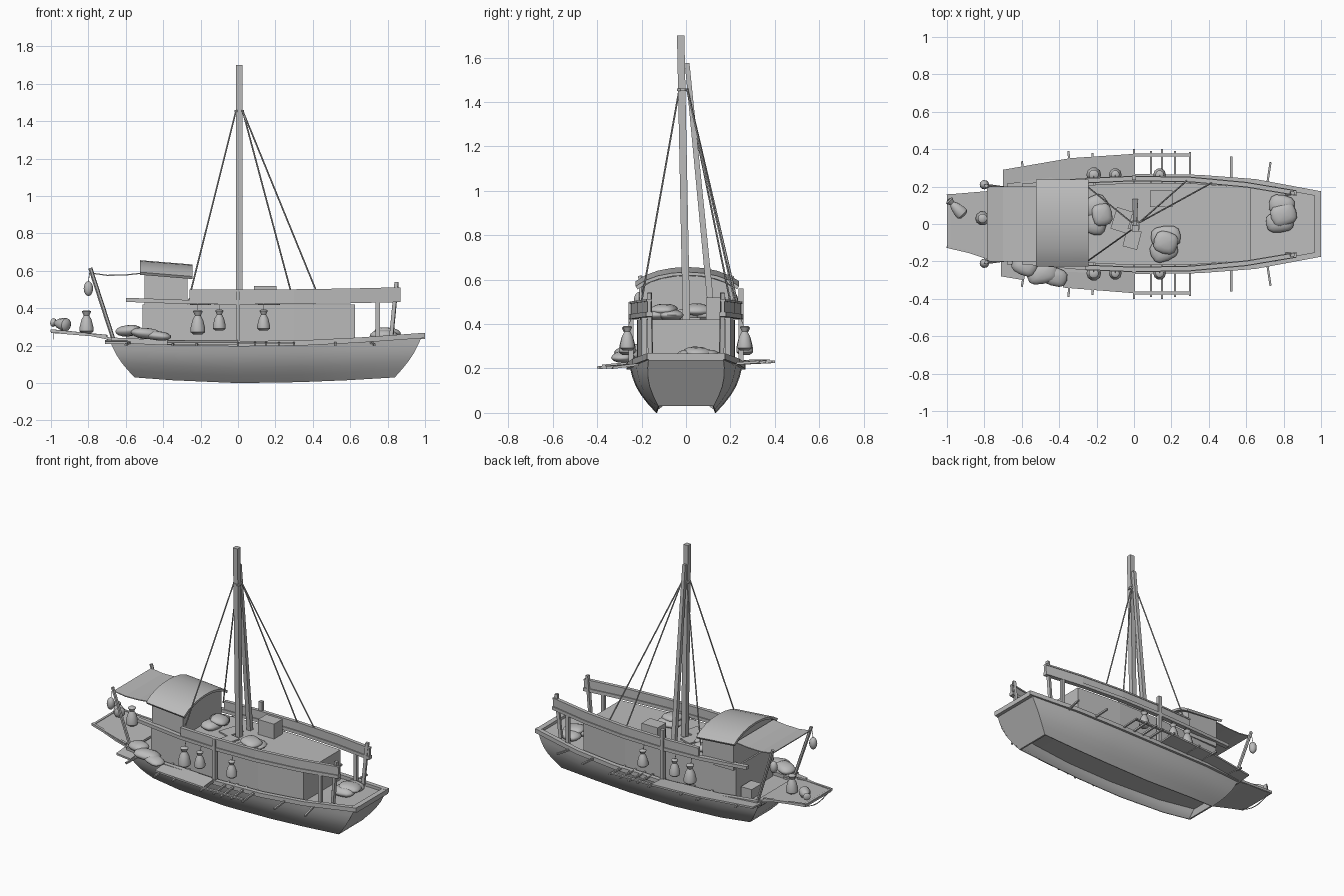
import bpy, bmesh, math
from mathutils import Vector, Matrix

if "Cube" in bpy.data.objects:
    bpy.data.objects.remove(bpy.data.objects["Cube"])

mat = bpy.data.materials.new("plain grey")
mat.use_nodes = True
GREY = (0.5, 0.5, 0.5, 1)
mat.diffuse_color = GREY
mat.node_tree.nodes["Principled BSDF"].inputs["Base Color"].default_value = GREY


def finish(name, bm, smooth=None):
    bmesh.ops.recalc_face_normals(bm, faces=bm.faces)
    me = bpy.data.meshes.new(name)
    bm.to_mesh(me)
    bm.free()
    me.materials.append(mat)
    ob = bpy.data.objects.new(name, me)
    bpy.context.scene.collection.objects.link(ob)
    if smooth:
        bpy.ops.object.select_all(action="DESELECT")
        ob.select_set(True)
        bpy.context.view_layer.objects.active = ob
        bpy.ops.object.shade_smooth_by_angle(angle=math.radians(smooth))
    return ob


def loft(name, rings, smooth=None):
    """Skin a row of equal closed rings and cap both ends."""
    bm = bmesh.new()
    vs = [[bm.verts.new(p) for p in r] for r in rings]
    n = len(vs[0])
    for a, b in zip(vs, vs[1:]):
        for i in range(n):
            j = (i + 1) % n
            bm.faces.new((a[i], a[j], b[j], b[i]))
    bm.faces.new(vs[0])
    bm.faces.new(vs[-1])
    return finish(name, bm, smooth)


def board(name, path, w, h):
    """Rectangular strip running along x; w is across y, h is vertical."""
    return loft(name, [[(x, y + a * w / 2, z + b * h / 2)
                        for a, b in ((-1, -1), (1, -1), (1, 1), (-1, 1))] for x, y, z in path])


def box(name, lo, hi, turn=0):
    bm = bmesh.new()
    lo, hi = Vector(lo), Vector(hi)
    m = Matrix.Translation((lo + hi) / 2) @ Matrix.Rotation(turn, 4, "Z") @ Matrix.Diagonal((*(hi - lo), 1))
    bmesh.ops.create_cube(bm, size=1, matrix=m)
    return finish(name, bm)


def pole(name, pts, r, sides=6, r2=None):
    """Round or square bar through a row of points."""
    pts = [Vector(p) for p in pts]
    rot = (pts[-1] - pts[0]).to_track_quat("Z", "Y")
    rings = []
    for k, p in enumerate(pts):
        rad = r if r2 is None else r + (r2 - r) * k / (len(pts) - 1)
        rings.append([p + rot @ Vector((rad * math.cos(t), rad * math.sin(t), 0))
                      for t in (2 * math.pi * (i + .5) / sides for i in range(sides))])
    return loft(name, rings)


def jar(name, base, s=1.0, tilt=None):
    """Tied sack: wide foot, pinched neck, flared mouth."""
    profile = [(.022, 0), (.036, .012), (.036, .03), (.026, .07), (.014, .092), (.024, .112), (.016, .118)]
    m = Matrix.Translation(base) @ (tilt or Matrix())
    return loft(name, [[m @ Vector((s * r * math.cos(i * math.pi / 5), s * r * math.sin(i * math.pi / 5), s * z))
                        for i in range(10)] for r, z in profile], 45)


def pillow(name, c, size, turn=0, roll=0, square=1, pinch=1):
    """Ball made squarer in plan and pinched at its rim."""
    bm = bmesh.new()
    m = (Matrix.Translation(c) @ Matrix.Rotation(turn, 4, "Z") @ Matrix.Rotation(roll, 4, "Y")
         @ Matrix.Diagonal((*size, 1)))
    bmesh.ops.create_uvsphere(bm, u_segments=12, v_segments=8, radius=.5)
    for v in bm.verts:
        for axis, power in enumerate((square, square, pinch)):
            v.co[axis] = math.copysign(abs(v.co[axis] * 2) ** power / 2, v.co[axis])
    bm.transform(m)
    return finish(name, bm, 60)


# Hull: top x, half width, top z, bottom x, bottom half width, bottom z
stations = [(-.68, .2, .22, -.55, .11, .03), (-.4, .24, .207, -.35, .13, .015),
            (0, .252, .2, 0, .135, 0), (.35, .248, .205, .33, .135, .005),
            (.65, .225, .22, .58, .13, .015), (.98, .168, .25, .835, .125, .03)]


def mirrored(side):
    return side + [(x, -y, z) for x, y, z in reversed(side)]


sides = []
for xt, w, zt, xb, wb, zb in stations:
    side = []
    for k in range(6):
        s = k / 5
        bulge = math.sin(math.pi * s)
        side.append((xb + (xt - xb) * (s + .12 * bulge), wb + (w - wb) * s + .022 * bulge, zb + (zt - zb) * s))
    sides.append(side)
# Outer skin, then up inside the open bottom to the underside of the deck
loft("hull", [mirrored(sd) + [(x, -y + .005, z) for x, y, z in sd[:5]]
              + [(x, y - .005, z) for x, y, z in reversed(sd[:5])] for sd in sides], 35)
for name, sd, d in (("stern_transom", sides[0], -1), ("bow_transom", sides[-1], 1)):
    loft(name, [[(x + off, y, z) for x, y, z in mirrored(sd)] for off in (d * .003, -d * .008)])

# Gunwale, lower rails, bulwark boards and posts on both sides
rail = [(-.26, .232), (0, .243), (.3, .238), (.6, .21), (.87, .165)]
for s, tag in ((1, "left"), (-1, "right")):
    gun = [(x, s * w, z + .01) for x, w, z, *_ in stations]
    board(f"gunwale_{tag}", gun[:-1] + [(1, s * .16, .255)], .03, .028)
    board(f"lower_rail_{tag}", [(-.6, s * .2, .445)] + [(x, s * y, .432 + .016 * x * x) for x, y in rail], .03, .022)
    board(f"bulwark_{tag}", [(x, s * y, .465 + .016 * x * x) for x, y in rail], .016, .068)
    board(f"bulwark_cap_{tag}", [(x, s * y, .495 + .016 * x * x) for x, y in rail], .024, .01)
    box(f"side_post_{tag}", (-.012, s * .248 - .012, .2), (.012, s * .248 + .012, .56 if s > 0 else .5))
    pole(f"bow_post_{tag}", [(.82, s * .16, .25), (.848, s * .165, .54)], .014, 4)
    pole(f"bow_strut_{tag}", [(.747, s * .188, .23), (.747, s * .188, .43)], .016, 4)
    # Awning pole with hanging lantern
    tip = (-.79, s * .205, .615)
    pole(f"awning_pole_{tag}", [(-.665, s * .188, .23), tip], .011, 6)
    pole(f"lantern_cord_{tag}", [tip, (-.8, s * .21, .54)], .002, 4)
    pillow(f"lantern_{tag}", (-.8, s * .21, .505), (.05, .05, .08))
    # Hanging sacks along the deckhouse
    for x, z, k in ((-.215, .26, 1.1), (-.1, .28, .95), (.137, .28, .95)):
        jar(f"hanging_sack_{tag}", (x, s * .264, z), k)
        pole(f"sack_cord_{tag}", [(x, s * .264, z + .1), (x, s * .245, .43)], .002, 4)
    # Outboard crossbars and ladder rail
    for x, y, slant in ((-.575, .335, -.025), (-.34, .39, -.01), (-.21, .38, -.012), (0, .4, 0), (.09, .39, 0),
                        (.15, .4, 0), (.22, .39, 0), (.3, .385, 0), (.52, .36, 0), (.71, .33, .02)):
        pole(f"crossbar_{tag}", [(x, s * .2, .22), (x + slant, s * y, .217 + s * .013)], .008, 4)
    board(f"ladder_rail_{tag}", [(0, s * .37, .224 + s * .011), (.3, s * .37, .224 + s * .011)], .016, .01)

# Side walkways: x, inner y, outer y, with the outer edge tilted
for name, tilt, edges in (("walkway_left", .01, [(-.7, .19, .29), (-.34, .23, .352), (0, .25, .375)]),
                          ("walkway_right", -.012, [(-.38, -.23, -.34), (0, -.25, -.37)]),
                          ("walkway_stub_right", -.008, [(-.71, -.19, -.28), (-.59, -.19, -.3)])):
    loft(name, [[(x, a, .218), (x, b, .218 + tilt), (x, b, .23 + tilt), (x, a, .23)] for x, a, b in edges])

# Bow and stern beams
box("bow_beam", (.965, -.168, .235), (1, .168, .267))
box("stern_beam", (-.695, -.2, .21), (-.665, .2, .24))

# Deckhouse and cabin
plan = [(-.51, .195), (0, .22), (.3, .218), (.625, .195)]
loft("deckhouse", [[(x, -w, .19), (x, w, .19), (x, w, .42), (x, -w, .42)] for x, w in plan])
arch = [(math.sin(a), math.cos(a)) for a in (math.radians(-60 + 15 * i) for i in range(9))]


def arch_row(x, half, peak, rise):
    return [(x, .006 + s * half / .866, peak - rise * (1 - c) / .5) for s, c in arch]


loft("cabin", [[(x, -.2, .4)] + arch_row(x, .205, p, .052) + [(x, .21, .4)] for x, p in ((-.5, .64), (-.27, .618))])
loft("cabin_roof", [arch_row(x, .233, p, .064) + arch_row(x, .224, p - .014, .064)[::-1]
                    for x, p in ((-.525, .657), (-.243, .634))], 40)

# Sagging awning
loft("awning", [[(x, -.2, z), (x, .2, z), (x, .2, z + .006), (x, -.2, z + .006)]
                for x, z in ((-.785, .585), (-.7, .573), (-.6, .575), (-.51, .585))])

# Stern platform with rope loop and sacks
loft("stern_platform", [[(x, a, z), (x, b, z), (x, b, z + .014), (x, a, z + .014)]
                        for x, a, b, z in ((-1, -.115, .155, .268), (-.78, -.19, .17, .25), (-.66, -.2, .19, .225))])
for a, b in ((-.12, -.19), (.15, .175)):
    pole("platform_edge", [(-1, a, .28), (-.7, b, .25)], .011, 4)
pole("platform_end", [(-.99, -.125, .276), (-.99, .16, .276)], .011, 4)
loop = [(-.985, -.12 + .27 * i / 8, .27 - .035 * math.sin(math.pi * i / 8)) for i in range(9)]
pole("rope_loop", loop, .003, 4)
jar("standing_sack", (-.81, .03, .265), 1.05)
jar("lying_sack", (-.91, .045, .31), 1.0, Matrix.Rotation(-.8, 4, "Z") @ Matrix.Rotation(-1.45, 4, "Y"))
box("stern_crate", (-.6, .05, .21), (-.52, .16, .28))

# Stuffed bags: centre, size, turn, roll
bags = [((-.49, -.265, .265), (.17, .11, .06), .2, .1), ((-.585, -.22, .28), (.14, .11, .06), -.4, -.1),
        ((-.43, -.28, .253), (.15, .1, .05), -.3, .1),
        ((-.2, .09, .44), (.13, .13, .06), .5, 0), ((-.2, .01, .44), (.11, .14, .06), -.2, 0),
        ((-.17, .05, .465), (.11, .12, .05), .2, .2),
        ((.17, -.07, .44), (.16, .12, .05), .1, 0), ((.16, -.14, .44), (.15, .12, .05), .4, 0),
        ((.17, -.1, .465), (.13, .12, .05), -.3, .1),
        ((.78, .01, .255), (.15, .11, .06), .1, 0), ((.79, .1, .255), (.14, .11, .06), -.2, 0),
        ((.8, .05, .272), (.14, .12, .05), .3, .1)]
for c, size, turn, roll in bags:
    pillow("stuffed_bag", c, size, turn, roll, .7, 1.3)

# Roof crate and flat mats
box("roof_crate", (.085, .09, .41), (.205, .18, .52))
box("roof_mat_back", (-.11, -.04, .41), (-.02, .08, .429), -.3)
box("roof_mat_front", (-.05, -.13, .41), (.03, -.03, .429), -.25)

# Mast, brace and stays
pole("mast", [(.007, .002, .4), (.007, -.024, 1.7)], .0235, 4)
pole("mast_brace", [(.006, .12, .4), (.006, .005, 1.575)], .021, 4, .015)
pole("mast_ring", [(.007, -.015, 1.449), (.007, -.015, 1.461)], .028, 8)
for end in ((-.25, .2, .5), (-.25, -.2, .5), (.28, .23, .5), (.415, .22, .5)):
    start = (.007 + math.copysign(.018, end[0]), math.copysign(.018, end[1]) - .012, 1.455)
    pole("stay_rope", [start, end], .0045, 5)
